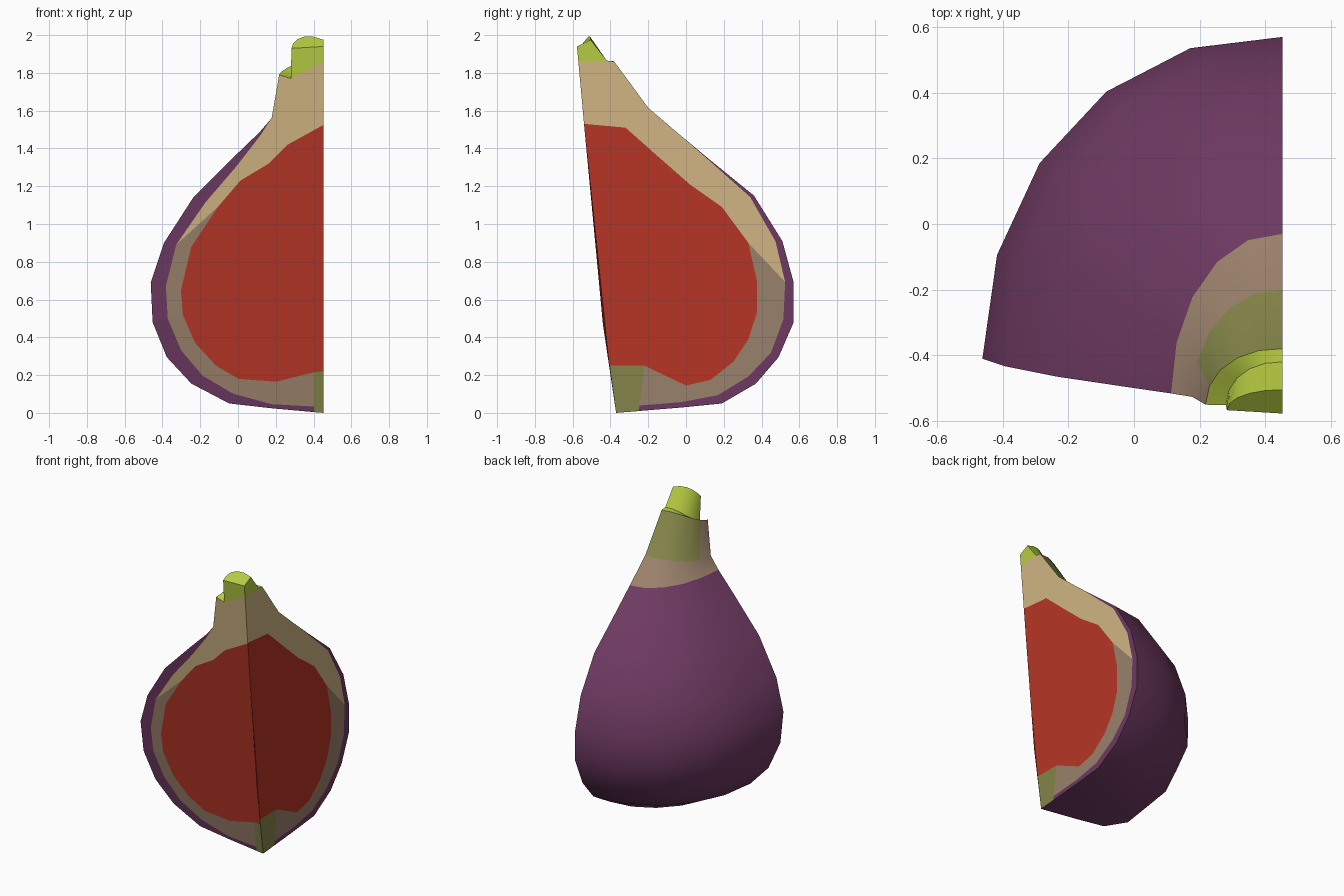
import bpy, math

if "Cube" in bpy.data.objects:
    bpy.data.objects.remove(bpy.data.objects["Cube"])

X0 = 0.453          # plane of the right-hand cut
COLS = 5            # facets around the quarter of skin


def srgb(r, g, b):
    return tuple(((c / 255 + 0.055) / 1.055) ** 2.4 for c in (r, g, b)) + (1.0,)


COLOURS = {"purple_skin": (109, 57, 97), "red_pulp": (182, 53, 37),
           "cream_flesh": (209, 181, 130), "tan_flesh": (154, 129, 107),
           "olive": (131, 132, 72), "lime": (182, 203, 66)}
NAMES = list(COLOURS)
MATS = []
for name, rgb in COLOURS.items():
    m = bpy.data.materials.new(name)
    m.diffuse_color = srgb(*rgb)
    m.use_nodes = True
    m.node_tree.nodes["Principled BSDF"].inputs["Base Color"].default_value = m.diffuse_color
    MATS.append(m)
PURPLE, RED, CREAM, TAN, OLIVE, LIME = range(6)


def make(name, verts, faces, cols, smooth=None):
    me = bpy.data.meshes.new(name)
    me.from_pydata(verts, [], faces)
    for m in MATS:
        me.materials.append(m)
    for p, c in zip(me.polygons, cols):
        p.material_index = c
    ob = bpy.data.objects.new(name, me)
    bpy.context.collection.objects.link(ob)
    if smooth:
        bpy.ops.object.select_all(action='DESELECT')
        ob.select_set(True)
        bpy.context.view_layer.objects.active = ob
        bpy.ops.object.shade_smooth_by_angle(angle=math.radians(smooth))
    return ob


def axis_y(z):      # leaning edge where both cuts meet
    return -0.37 - 0.149 * z if z < 0.47 else -0.44 - 0.0935 * (z - 0.47)


# rim of the front cut (distance from edge, z) and of the right cut (y, z)
FRONT = [(0, 0), (.05, .004), (.28, .025), (.50, .05), (.70, .155), (.83, .295), (.905, .48), (.915, .69),
         (.845, .90), (.69, 1.14), (.48, 1.35), (.34, 1.485), (.275, 1.56), (.235, 1.79), (.173, 1.77), (.17, 1.93)]
RIGHT = [(-.37, 0), (-.25, .01), (-.03, .028), (.19, .05), (.37, .155), (.49, .295), (.57, .48), (.57, .69),
         (.51, .91), (.36, 1.15), (.12, 1.345), (-.03, 1.47), (-.2, 1.615), (-.38, 1.86), (-.42, 1.865), (-.505, 1.975)]
# outline of the red pulp on each cut, one point per rim point
PULP_F = [(0, .22), (.05, .215), (.25, .165), (.45, .18), (.57, .25), (.68, .37), (.745, .52), (.755, .65),
          (.70, .88), (.56, 1.09), (.44, 1.23), (.29, 1.32), (.19, 1.42), (0, 1.525)]
PULP_R = [(-.405, .25), (-.22, .25), (0, .145), (.13, .175), (.25, .27), (.33, .39), (.375, .53), (.375, .70),
          (.33, .90), (.19, 1.09), (.02, 1.21), (-.14, 1.35), (-.32, 1.51), (-.54, 1.53)]
# share of the rim-to-pulp width that is purple
RIND_F = [.14, .14, .15, .4, .45, .5, .5, .5, .45, .5, .4, .1, 0, 0]
RIND_R = [.12, .12, .25, .35, .33, .25, .28, .23, .2, .12, .03, 0, 0, 0]


def front_pt(p):
    return (X0 - p[0], axis_y(p[1]) + 0.055 * p[0], p[1])


def right_pt(p):
    return (X0, p[0], p[1])


def skin_pt(i, j):
    """Point of row i, column j, swept from the front cut to the right cut."""
    t = math.pi / 2 * j / COLS
    c, s = math.cos(t), math.sin(t)
    (u, zf), (y, zr) = FRONT[i], RIGHT[i]
    z = zf + (zr - zf) * s * s
    if i == 15:
        z += 0.035 * math.sin(2 * t)
    elif i in (13, 14):
        z += 0.015 * math.sin(2 * t)
    v = y - axis_y(zr)
    return (X0 - u * c, axis_y(z) + 0.055 * u * c + v * s, z)


def sweep(name, rows, colour, smooth, cap=False):
    n = COLS + 1
    verts = [skin_pt(i, j) for i in rows for j in range(n)]
    faces, cols = [], []
    for k in range(len(rows) - 1):
        for j in range(COLS):
            a = k * n + j
            f = (a + n, a + n + 1, a + 1, a)
            if rows[k] == 0:        # pole at the bottom tip
                f = (a + n, a + n + 1, 0)
            faces.append(f)
            cols.append(colour(rows[k], j))
    if cap:
        verts.append((X0, axis_y(1.94), 1.94))
        last = (len(rows) - 1) * n
        faces.append([len(verts) - 1] + [last + n - 1 - j for j in range(n)][::-1][::-1][::-1])
        cols.append(LIME)
    make(name, verts, faces, cols, smooth)


def skin_colour(i, j):
    if i < 11:
        return PURPLE
    if i == 11 or j == 0 and i == 12:
        return TAN
    return OLIVE if i == 12 else LIME


sweep("skin", list(range(15)), skin_colour, 40)
sweep("stem", [14, 15], lambda i, j: LIME, 40, cap=True)


def cut_face(name, rim, pulp, rind, place, flip, split):
    lerp = lambda a, b, f: (a[0] + (b[0] - a[0]) * f, a[1] + (b[1] - a[1]) * f)
    verts, faces, cols = [], [], []

    def add(pts, col):
        start = len(verts)
        verts.extend(pts)
        ids = list(range(start, len(verts)))
        faces.append(ids[::-1] if flip else ids)
        cols.append(col)

    P = [place(p) for p in rim]
    R = [place(p) for p in pulp]
    T = [place(lerp(a, b, f)) for a, b, f in zip(rim, pulp, rind)]
    edge = lambda z: (X0, axis_y(z), z)
    for i in range(13):
        # purple rind
        if rind[i] or rind[i + 1]:
            pts = [P[i], P[i + 1]] + ([T[i + 1]] if rind[i + 1] else []) + ([T[i]] if rind[i] else [])
            add(pts, OLIVE if i == 0 else PURPLE)
        # pale flesh, tan below and cream above a slanting border
        if i == split:
            add([T[i], T[i + 1], R[i + 1]], CREAM)
            add([T[i], R[i + 1], R[i]], TAN)
        else:
            add([T[i], T[i + 1], R[i + 1], R[i]], OLIVE if i == 0 else TAN if i < split else CREAM)
    # neck and cut stem
    add([P[13], P[14], edge(1.86), R[13]], CREAM)
    add([P[14], P[15], edge(1.94), edge(1.86)], LIME)
    # red pulp
    add(R + [edge(0.47)], RED)
    make(name, verts, faces, cols)


cut_face("front_cut", FRONT, PULP_F, RIND_F, front_pt, True, 8)
cut_face("right_cut", RIGHT, PULP_R, RIND_R, right_pt, False, 7)
